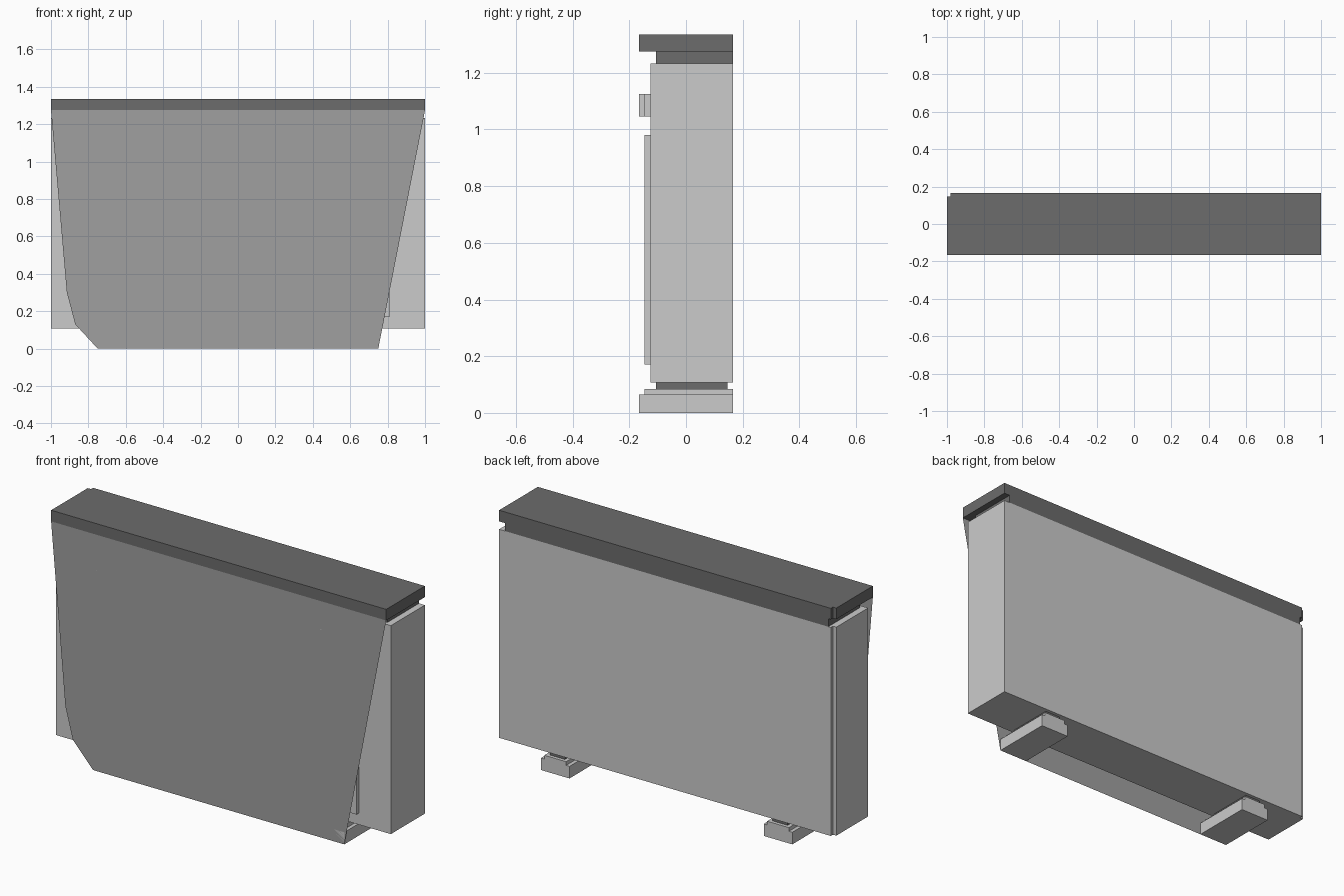
import bpy, bmesh

if "Cube" in bpy.data.objects:
    bpy.data.objects.remove(bpy.data.objects["Cube"])


def material(name, v):
    m = bpy.data.materials.new(name)
    m.diffuse_color = (v, v, v, 1)
    m.use_nodes = True
    m.node_tree.nodes["Principled BSDF"].inputs["Base Color"].default_value = m.diffuse_color
    return m


dark = material("dark_grey", 0.15)
light = material("light_grey", 0.35)


def make_object(name, bm, mat=None):
    mesh = bpy.data.meshes.new(name)
    bmesh.ops.recalc_face_normals(bm, faces=bm.faces)
    bm.to_mesh(mesh)
    bm.free()
    ob = bpy.data.objects.new(name, mesh)
    bpy.context.collection.objects.link(ob)
    if mat:
        mesh.materials.append(mat)
    return ob


def prism(name, outline, z0, z1, mat=None):
    """Extrude an xy outline from z0 to z1."""
    bm = bmesh.new()
    face = bm.faces.new([bm.verts.new((x, y, z0)) for x, y in outline])
    ext = bmesh.ops.extrude_face_region(bm, geom=[face])
    for v in ext["geom"]:
        if isinstance(v, bmesh.types.BMVert):
            v.co.z = z1
    return make_object(name, bm, mat)


def box(name, x0, x1, y0, y1, z0, z1, mat=None):
    return prism(name, [(x0, y0), (x1, y0), (x1, y1), (x0, y1)], z0, z1, mat)


def notched(y0):
    """Full-width outline with the small cut at the back left corner."""
    return [(-1, y0), (1, y0), (1, 0.165), (-0.98, 0.165),
            (-0.98, 0.147), (-1, 0.147)]


# Cabinet body, recessed neck and top slab
prism("cabinet_body", notched(-0.125), 0.107, 1.232)
box("top_neck", -0.965, 0.965, -0.105, 0.165, 1.232, 1.275, dark)
prism("top_slab", notched(-0.165), 1.275, 1.335, dark)

# Raised plate on the front of the body
box("front_plate", -0.81, 0.81, -0.147, -0.125, 0.17, 0.98)

# Thin front sheet with a tapered, asymmetric outline
bm = bmesh.new()
bm.faces.new([bm.verts.new((x, -0.165, z)) for x, z in [
    (-0.75, 0), (0.75, 0), (1, 1.275), (-1, 1.275),
    (-0.915, 0.30), (-0.87, 0.13)]])
make_object("front_panel", bm, light)

# Feet and panel standoffs on both sides
for side, s in (("left", -1), ("right", 1)):
    def part(name, a, b, *rest):
        x0, x1 = sorted((s * a, s * b))
        box(f"{side}_{name}", x0, x1, *rest)

    part("foot", 0.58, 0.75, -0.165, 0.165, 0, 0.065)
    part("foot_step", 0.60, 0.73, -0.147, 0.165, 0.065, 0.085)
    part("foot_neck", 0.62, 0.71, -0.105, 0.147, 0.085, 0.107, dark)
    part("standoff_base", 0.58, 0.75, -0.147, -0.125, 1.045, 1.125)
    part("standoff", 0.60, 0.73, -0.165, -0.147, 1.045, 1.125)
